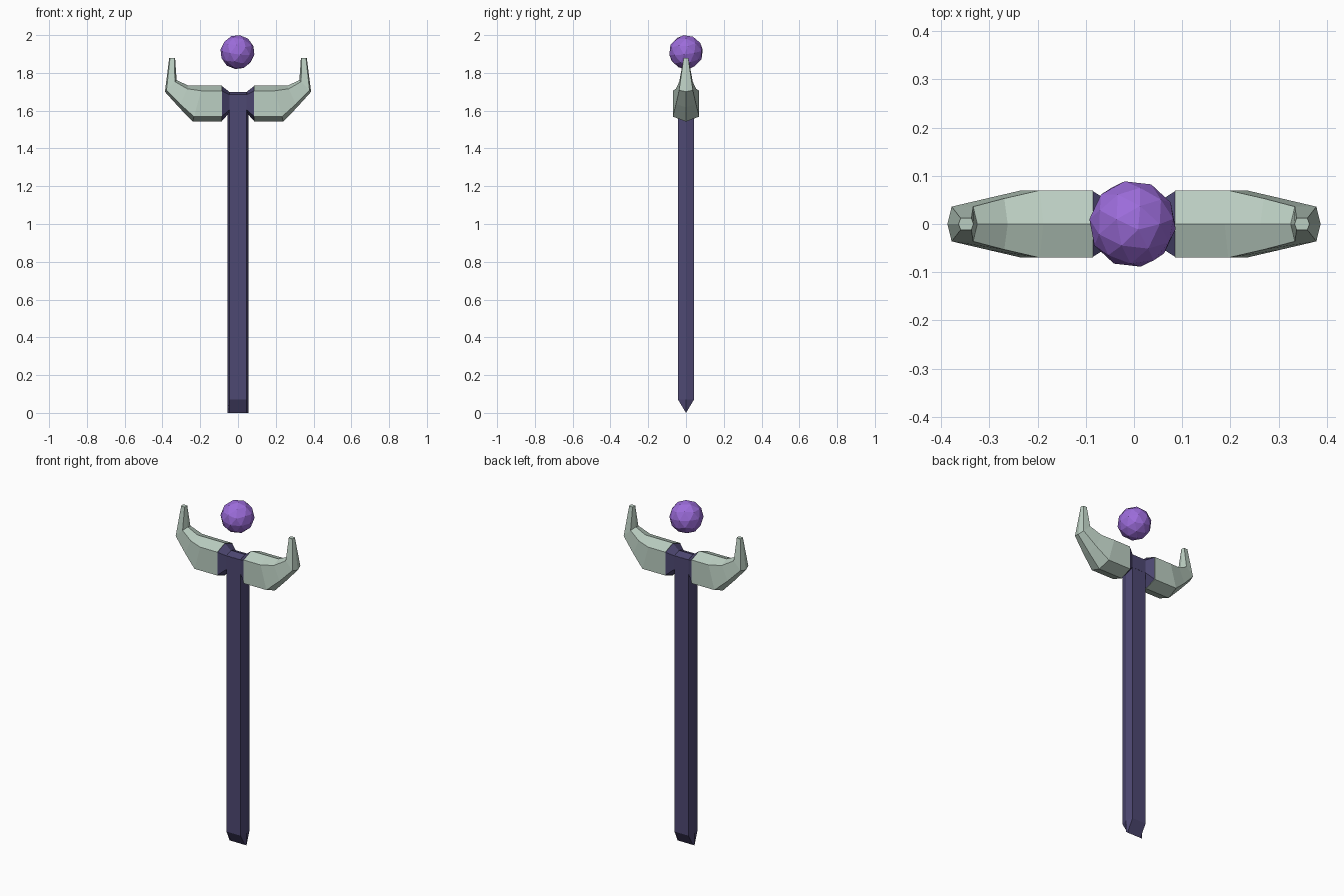
import bpy, bmesh
from mathutils import Vector

if "Cube" in bpy.data.objects:
    bpy.data.objects.remove(bpy.data.objects["Cube"])


def material(name, rgb):
    m = bpy.data.materials.new(name)
    m.diffuse_color = (*rgb, 1)
    m.use_nodes = True
    m.node_tree.nodes["Principled BSDF"].inputs["Base Color"].default_value = m.diffuse_color
    return m


DARK = material("dark indigo", (0.076, 0.065, 0.170))
BONE = material("pale bone green", (0.50, 0.62, 0.54))
ORB = material("violet", (0.33, 0.15, 0.70))


def finish(bm, name, mat):
    bmesh.ops.remove_doubles(bm, verts=bm.verts, dist=1e-4)
    bmesh.ops.recalc_face_normals(bm, faces=bm.faces)
    me = bpy.data.meshes.new(name)
    bm.to_mesh(me)
    bm.free()
    me.materials.append(mat)
    ob = bpy.data.objects.new(name, me)
    bpy.context.collection.objects.link(ob)
    return ob


def loft(name, rings, mat, caps=True):
    """Skin a list of equally sized point rings."""
    bm = bmesh.new()
    loops = [[bm.verts.new(p) for p in r] for r in rings]
    n = len(loops[0])
    for a, b in zip(loops, loops[1:]):
        for i in range(n):
            j = (i + 1) % n
            bm.faces.new((a[i], a[j], b[j], b[i]))
    if caps:
        bm.faces.new(loops[0])
        bm.faces.new(loops[-1])
    return finish(bm, name, mat)


def hex_section(outer, inner, half, inset):
    """Hexagon with ridges at outer and inner (x, z) and flat sides at y = +-half."""
    o, i = Vector((outer[0], 0, outer[1])), Vector((inner[0], 0, inner[1]))
    y = Vector((0, half, 0))
    so, si = o.lerp(i, inset), i.lerp(o, inset)
    return [o, so + y, si + y, i, si - y, so - y]


# Shaft: hexagonal bar, pinched to a wedge edge at both ends
def shaft_ring(z, y):
    return [(-.055, 0, z), (-.045, -y, z), (.045, -y, z),
            (.055, 0, z), (.045, y, z), (-.045, y, z)]


loft("shaft", [shaft_ring(0, 0), shaft_ring(.07, .042),
               shaft_ring(1.685, .042), shaft_ring(1.70, 0)], DARK, caps=False)

# Collar: cross piece flaring out to the horns
loft("collar", [hex_section((x, bot), (x, top), half, .14) for x, bot, top, half in (
    (-.085, 1.545, 1.73, .068), (-.045, 1.59, 1.699, .0425),
    (.045, 1.59, 1.699, .0425), (.085, 1.545, 1.73, .068))], DARK)

# Horns: tapering hexagonal sweep, mirrored
horns = loft("horns", [hex_section(*s, .14) for s in (
    ((.085, 1.542), (.085, 1.732), .07),
    ((.240, 1.542), (.188, 1.732), .07),
    ((.313, 1.618), (.262, 1.732), .053),
    ((.387, 1.700), (.325, 1.762), .036),
    ((.364, 1.88), (.333, 1.88), .012))], BONE)
horns.modifiers.new("mirror", 'MIRROR').use_axis = (True, False, False)

# Floating orb
bm = bmesh.new()
bmesh.ops.create_icosphere(bm, subdivisions=2, radius=.091)
orb = finish(bm, "orb", ORB)
orb.location = (-.003, 0, 1.91)
orb.rotation_euler = (.15, .1, .2)
